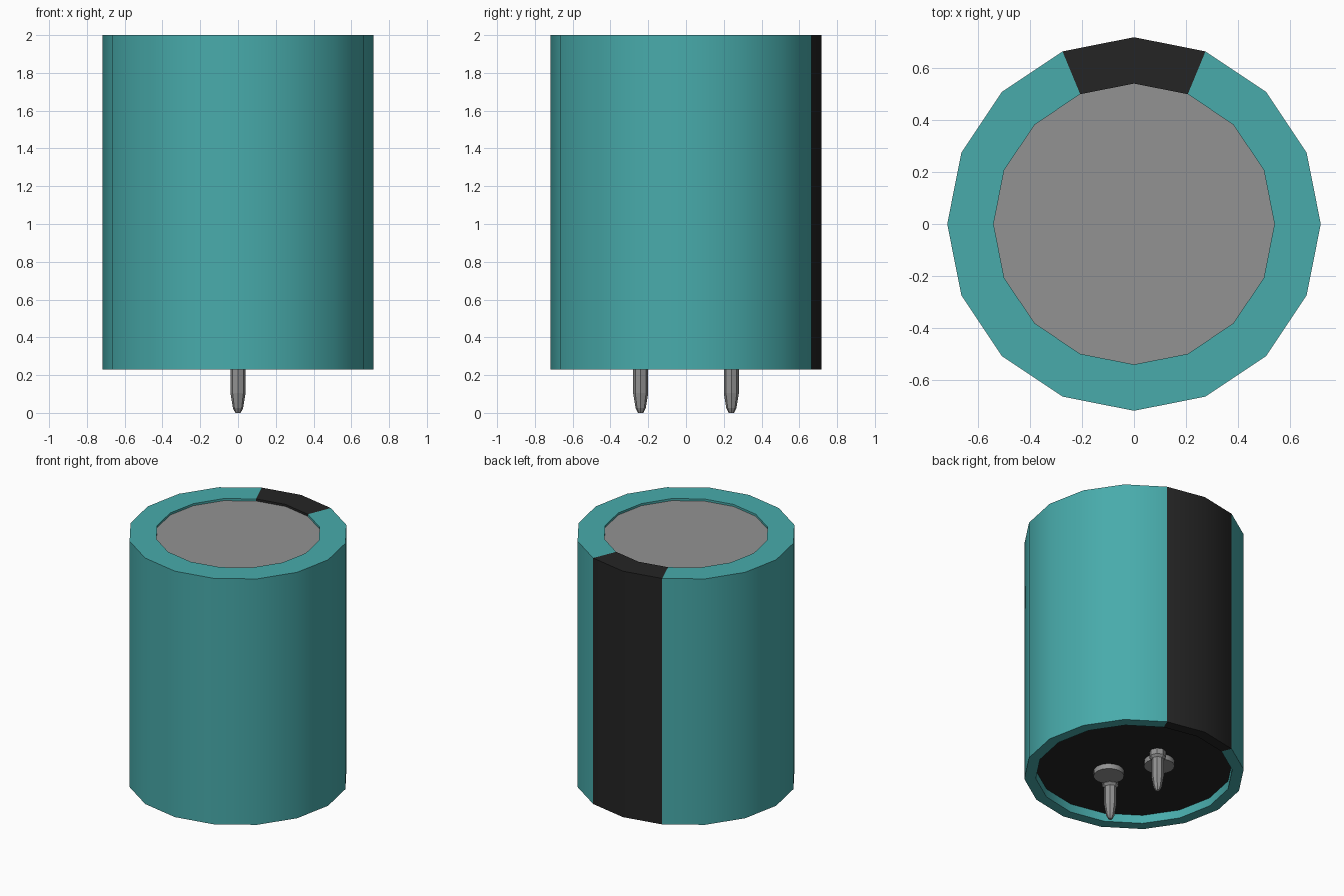
import bpy, bmesh, math

old = bpy.data.objects.get("Cube")
if old:
    bpy.data.objects.remove(old, do_unlink=True)


def material(name, rgb):
    m = bpy.data.materials.new(name)
    m.use_nodes = True
    color = (*rgb, 1.0)
    m.diffuse_color = color
    m.node_tree.nodes["Principled BSDF"].inputs["Base Color"].default_value = color
    return m


teal = material("teal sleeve", (0.065, 0.41, 0.41))
black = material("black", (0.018, 0.018, 0.018))
metal = material("grey metal", (0.29, 0.29, 0.29))


def lathe(name, profile, sides, mats, location=(0, 0, 0), caps=False):
    """Turn (radius, z) points, listed top to bottom, about the z axis."""
    bm = bmesh.new()
    rings = []
    for r, z in profile:
        angles = [2 * math.pi * i / sides for i in range(sides)]
        rings.append([bm.verts.new((r * math.cos(a), r * math.sin(a), z)) for a in angles])
    for upper, lower in zip(rings, rings[1:]):
        for i in range(sides):
            j = (i + 1) % sides
            bm.faces.new((upper[i], lower[i], lower[j], upper[j]))
    if caps:
        bm.faces.new(rings[0])
        bm.faces.new(rings[-1][::-1])
    mesh = bpy.data.meshes.new(name)
    bm.to_mesh(mesh)
    bm.free()
    obj = bpy.data.objects.new(name, mesh)
    obj.location = location
    bpy.context.collection.objects.link(obj)
    for m in mats:
        mesh.materials.append(m)
    return obj


def smooth(obj):
    bpy.ops.object.select_all(action='DESELECT')
    obj.select_set(True)
    bpy.context.view_layer.objects.active = obj
    bpy.ops.object.shade_smooth_by_angle(angle=math.radians(30))


SIDES = 16
# Wrapped sleeve with turned-in rims at both ends
sleeve = lathe("sleeve", [(0.54, 1.985), (0.54, 2.0), (0.718, 2.0), (0.718, 0.23),
                          (0.643, 0.23), (0.643, 0.29)], SIDES, [teal, black])
# Polarity stripe: the two segments on either side of +y
for p in sleeve.data.polygons:
    c = p.center
    if c.y > 0 and abs(c.x) < c.y * math.tan(math.pi / 8):
        p.material_index = 1
smooth(sleeve)

# End discs set into the sleeve
lathe("top_cap", [(0.54, 1.985), (0.54, 1.96)], SIDES, [metal], caps=True)
lathe("base_plate", [(0.643, 0.32), (0.643, 0.29)], SIDES, [black], caps=True)

# Terminal pins and the round rivets beside them
pin_profile = [(0.055, 0.29), (0.055, 0.25), (0.04, 0.235), (0.04, 0.105),
               (0.027, 0.025), (0.014, 0.0)]
for side, s in (("front", -1), ("back", 1)):
    lathe(side + "_pin", pin_profile, 8, [metal], (0, 0.24 * s, 0), caps=True)
    rivet = lathe(side + "_rivet", [(0.1, 0.29), (0.1, 0.253)], SIDES, [metal],
                  (-0.085 * s, 0.155 * s, 0), caps=True)
    smooth(rivet)
